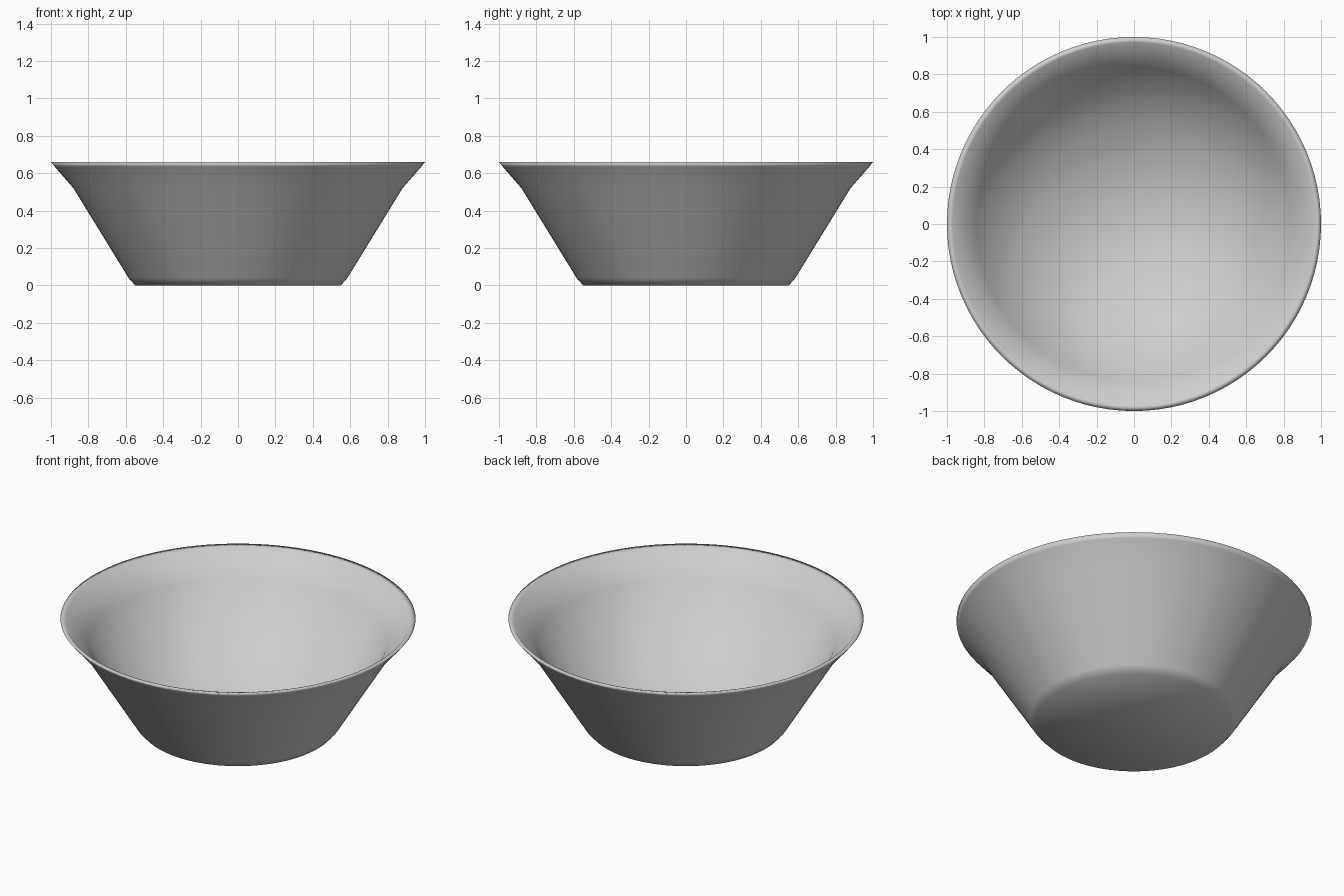
import bpy
import bmesh
from math import pi

cube = bpy.data.objects.get("Cube")
if cube:
    bpy.data.objects.remove(cube, do_unlink=True)

# One plain grey for the whole bowl
grey = bpy.data.materials.new("light_grey")
grey.use_nodes = True
colour = (0.62, 0.62, 0.62, 1)
grey.diffuse_color = colour
grey.node_tree.nodes["Principled BSDF"].inputs["Base Color"].default_value = colour

# Outside: flat base, small foot bevel, straight wall, flared thin lip
outside = [(0, 0), (0.55, 0), (0.585, 0.04), (0.88, 0.52),
           (0.98, 0.635), (1, 0.66)]

# Inside: lip, flared band and straight wall parallel to the outside, flat floor
inside = [(0.97, 0.655), (0.84, 0.515), (0.545, 0.035), (0, 0.035)]
profile = outside + inside

# Turn the profile around the vertical axis
bm = bmesh.new()
verts = [bm.verts.new((r, 0, z)) for r, z in profile]
edges = [bm.edges.new(pair) for pair in zip(verts, verts[1:])]
bmesh.ops.spin(bm, geom=verts + edges, cent=(0, 0, 0), axis=(0, 0, 1),
               angle=2 * pi, steps=96, use_duplicate=False)
bmesh.ops.remove_doubles(bm, verts=bm.verts[:], dist=0.0005)
bmesh.ops.recalc_face_normals(bm, faces=bm.faces[:])
for face in bm.faces:
    face.smooth = True

mesh = bpy.data.meshes.new("bowl")
bm.to_mesh(mesh)
bm.free()
mesh.materials.append(grey)
bowl = bpy.data.objects.new("bowl", mesh)
bpy.context.collection.objects.link(bowl)
